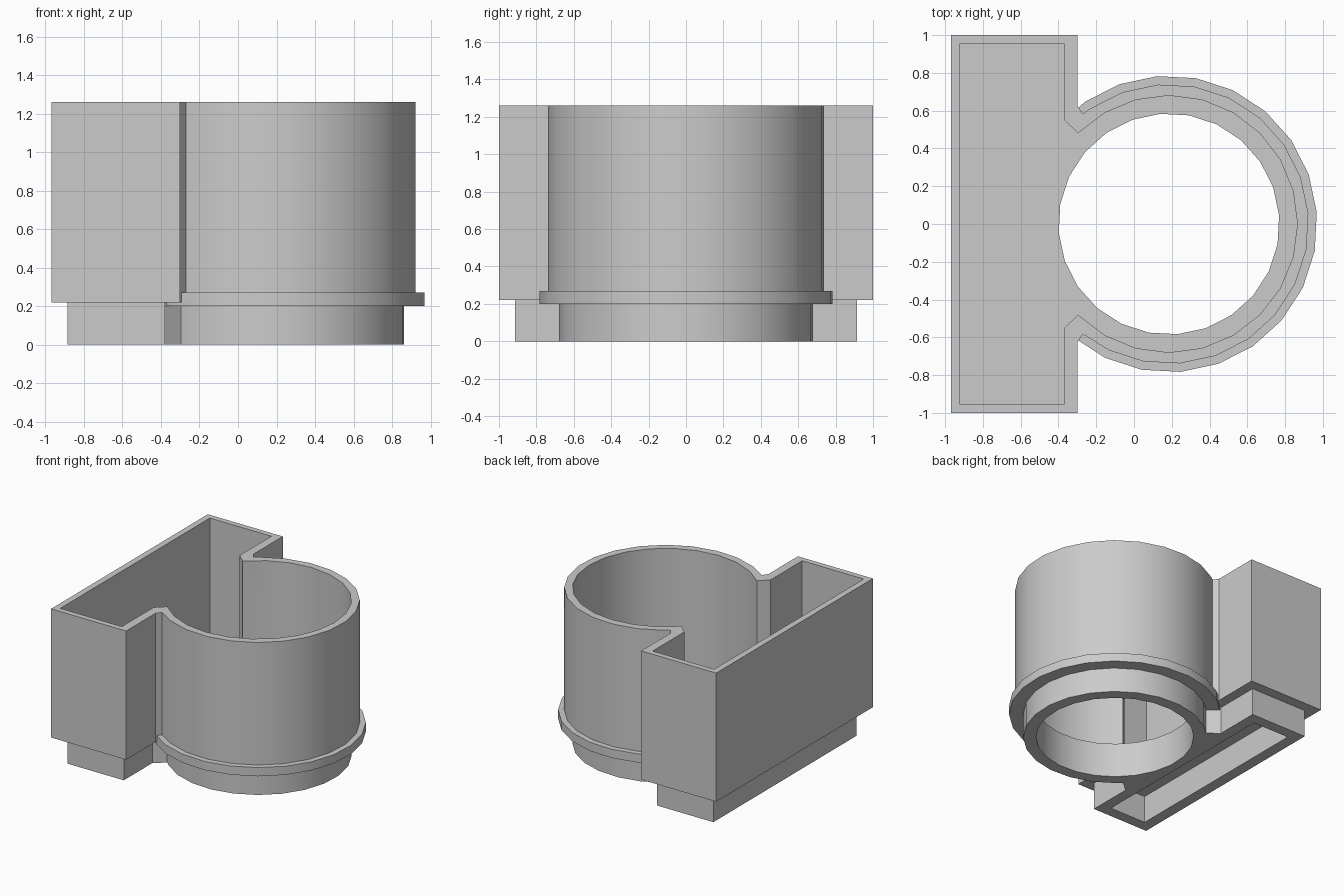
import bpy
import bmesh
from math import cos, sin, radians

if "Cube" in bpy.data.objects:
    bpy.data.objects.remove(bpy.data.objects["Cube"], do_unlink=True)

CENTRE_X = 0.185          # axis of the round chamber
STEP = 15                 # degrees per facet

grey = bpy.data.materials.new("light_grey")
grey.use_nodes = True
grey.diffuse_color = (0.6, 0.6, 0.6, 1)
grey.node_tree.nodes["Principled BSDF"].inputs["Base Color"].default_value = (0.6, 0.6, 0.6, 1)


def polar(r, degrees):
    return (CENTRE_X + r * cos(radians(degrees)), r * sin(radians(degrees)))


def circle(r, offset=4.5):
    return [polar(r, offset + STEP * i) for i in range(360 // STEP)]


def rectangle(x0, x1, w):
    return [(x0, -w), (x1, -w), (x1, w), (x0, w)]


def keyhole(x0, x1, w, neck_y, r, reach, offset=4.5):
    """Rectangle joined by a neck to a round chamber."""
    angles = [offset + STEP * i for i in range(-12, 12)]
    arc = [a for a in angles if abs(a) < reach - 2]
    arc = [-reach] + arc + [reach]
    return ([(x0, -w), (x1, -w), (x1, -neck_y)] + [polar(r, a) for a in arc]
            + [(x1, neck_y), (x1, w), (x0, w)])


def prism(name, outline, z0, z1):
    bm = bmesh.new()
    base = bm.faces.new([bm.verts.new((x, y, z0)) for x, y in outline])
    top = bmesh.ops.extrude_face_region(bm, geom=[base])["geom"]
    verts = [v for v in top if isinstance(v, bmesh.types.BMVert)]
    bmesh.ops.translate(bm, vec=(0, 0, z1 - z0), verts=verts)
    bmesh.ops.recalc_face_normals(bm, faces=bm.faces)
    mesh = bpy.data.meshes.new(name)
    bm.to_mesh(mesh)
    bm.free()
    mesh.materials.append(grey)
    obj = bpy.data.objects.new(name, mesh)
    bpy.context.collection.objects.link(obj)
    return obj


def combine(target, tool, operation):
    mod = target.modifiers.new(operation.lower(), "BOOLEAN")
    mod.operation = operation
    mod.solver = "EXACT"
    mod.object = tool
    bpy.context.view_layer.objects.active = target
    bpy.ops.object.modifier_apply(modifier=mod.name)
    bpy.data.objects.remove(tool, do_unlink=True)


# Outer shell, flange and stepped plug
housing = prism("housing", keyhole(-0.97, -0.30, 1.0, 0.625, 0.74, 128), 0.22, 1.26)
combine(housing, prism("flange", circle(0.785), 0.20, 0.27), "UNION")
plug = keyhole(-0.885, -0.38, 0.915, 0.55, 0.68, 135)
combine(housing, prism("plug", plug, 0, 0.25), "UNION")

# Upper cavity, round through hole and pocket underneath
cavity = keyhole(-0.92, -0.37, 0.955, 0.55, 0.68, 135, 0)
combine(housing, prism("cavity", cavity, 0.28, 1.5), "DIFFERENCE")
combine(housing, prism("through_hole", circle(0.585), -0.1, 0.6), "DIFFERENCE")
combine(housing, prism("pocket", rectangle(-0.795, -0.47, 0.825), -0.1, 0.22), "DIFFERENCE")

# Smooth the round walls, keep corners crisp
bpy.ops.object.select_all(action="DESELECT")
housing.select_set(True)
bpy.context.view_layer.objects.active = housing
bpy.ops.object.shade_smooth_by_angle(angle=radians(25))
